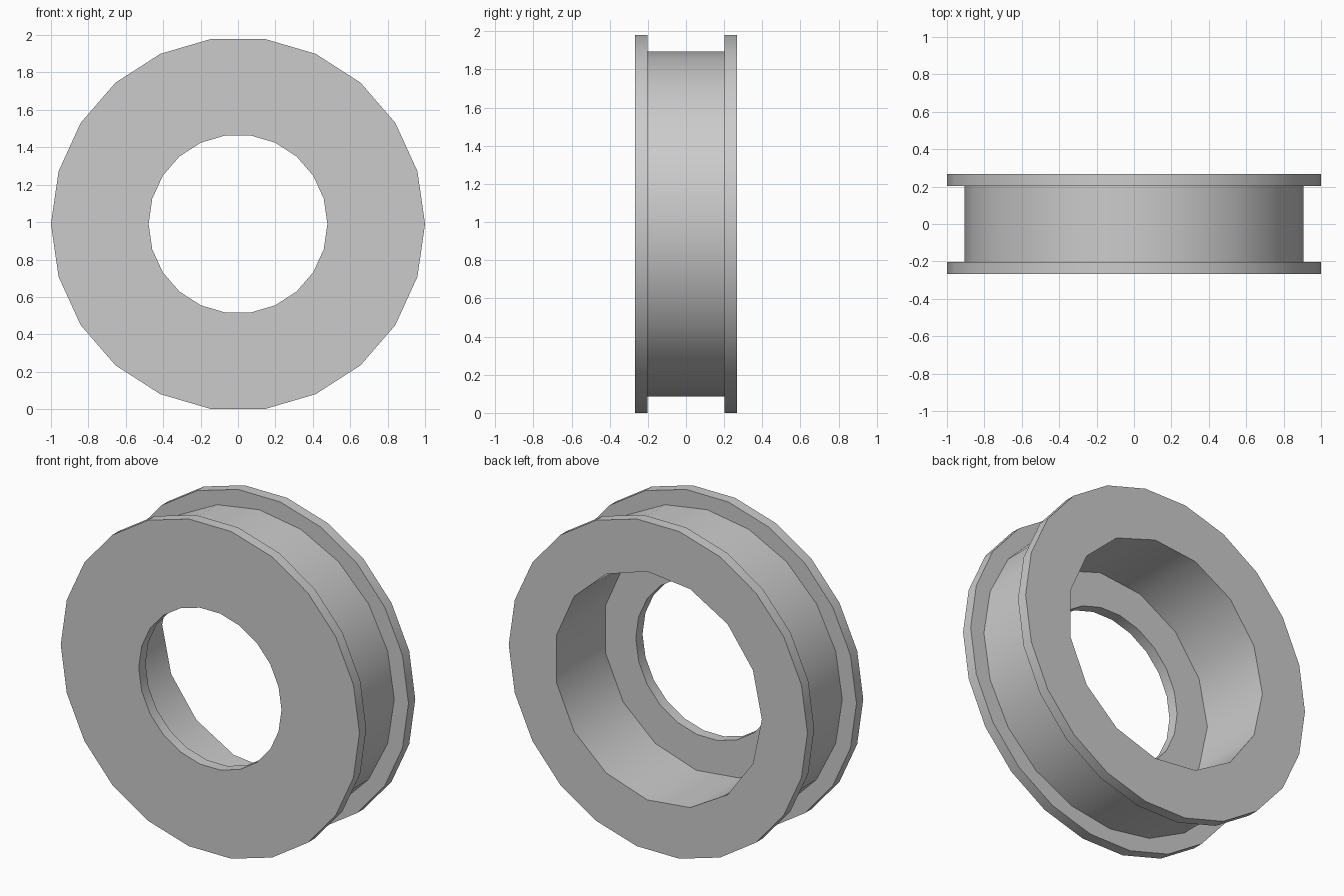
import bpy
import bmesh
from math import sin, cos, pi, radians

cube = bpy.data.objects.get("Cube")
if cube:
    bpy.data.objects.remove(cube, do_unlink=True)

# Overall sizes
CENTER_Z = 0.99
OUTER_Y, INNER_Y = 0.267, 0.202
RIM, BODY, BORE, HOLE = 1.0, 0.905, 0.695, 0.478
RIM_SIDES, BODY_SIDES, BORE_SIDES = 22, 20, 15

grey = bpy.data.materials.new("plain grey")
grey.use_nodes = True
color = (0.6, 0.6, 0.6, 1.0)
grey.diffuse_color = color
grey.node_tree.nodes["Principled BSDF"].inputs["Base Color"].default_value = color

bm = bmesh.new()


def loop(sides, radius, y):
    """Closed polygon of edges in a plane facing front, first corner on -x."""
    verts = []
    for i in range(sides):
        a = pi + 2 * pi * i / sides
        verts.append(bm.verts.new((radius * cos(a), y, CENTER_Z + radius * sin(a))))
    edges = [bm.edges.new((verts[i], verts[(i + 1) % sides])) for i in range(sides)]
    return verts, edges


def wall(a, b):
    """Band of quads between two loops with equal sides."""
    n = len(a[0])
    for i in range(n):
        j = (i + 1) % n
        bm.faces.new((a[0][i], a[0][j], b[0][j], b[0][i]))


def annulus(outer, inner):
    """Flat face ring between two loops in the same plane."""
    bmesh.ops.triangle_fill(bm, edges=outer[1] + inner[1], use_beauty=True,
                            normal=(0, 1, 0))


# Front flange, drum and back flange loops
front_rim = [loop(RIM_SIDES, RIM, y) for y in (-OUTER_Y, -INNER_Y)]
drum = [loop(BODY_SIDES, BODY, y) for y in (-INNER_Y, INNER_Y)]
back_rim = [loop(RIM_SIDES, RIM, y) for y in (INNER_Y, OUTER_Y)]
# Wide bore from the back, smaller hole through the front
bore = [loop(BORE_SIDES, BORE, y) for y in (OUTER_Y, -INNER_Y)]
hole = [loop(RIM_SIDES, HOLE, y) for y in (-INNER_Y, -OUTER_Y)]

for pair in (front_rim, drum, back_rim, bore, hole):
    wall(*pair)
annulus(front_rim[0], hole[1])
annulus(front_rim[1], drum[0])
annulus(back_rim[0], drum[1])
annulus(back_rim[1], bore[0])
annulus(bore[1], hole[0])
bmesh.ops.recalc_face_normals(bm, faces=bm.faces)

mesh = bpy.data.meshes.new("flanged_ring")
bm.to_mesh(mesh)
bm.free()
mesh.materials.append(grey)
ring = bpy.data.objects.new("flanged_ring", mesh)
bpy.context.collection.objects.link(ring)

# Smooth round walls, sharp corners
bpy.ops.object.select_all(action="DESELECT")
ring.select_set(True)
bpy.context.view_layer.objects.active = ring
bpy.ops.object.shade_smooth_by_angle(angle=radians(30))
